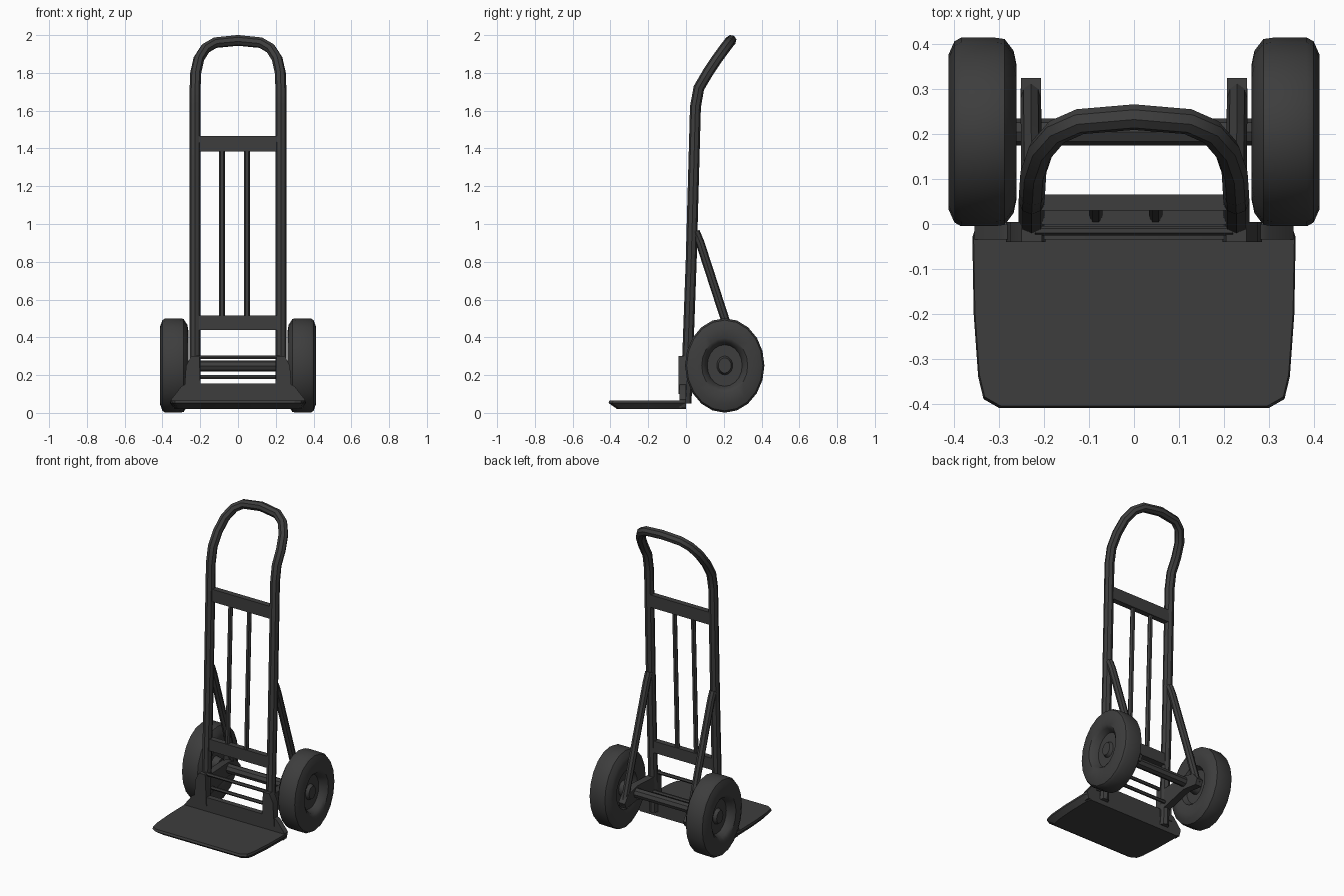
import bpy, bmesh, math
from mathutils import Vector

if "Cube" in bpy.data.objects:
    bpy.data.objects.remove(bpy.data.objects["Cube"])

mat = bpy.data.materials.new("charcoal")
mat.diffuse_color = (0.047, 0.047, 0.047, 1)
mat.use_nodes = True
mat.node_tree.nodes["Principled BSDF"].inputs["Base Color"].default_value = mat.diffuse_color


def finish(obj, angle=35):
    obj.data.materials.clear()
    obj.data.materials.append(mat)
    bpy.ops.object.select_all(action='DESELECT')
    obj.select_set(True)
    bpy.context.view_layer.objects.active = obj
    bpy.ops.object.shade_smooth_by_angle(angle=math.radians(angle))
    return obj


def tube(name, pts, r, res=2):
    cu = bpy.data.curves.new(name, 'CURVE')
    cu.dimensions = '3D'
    cu.bevel_depth = r
    cu.bevel_resolution = res
    cu.use_fill_caps = True
    sp = cu.splines.new('POLY')
    sp.points.add(len(pts) - 1)
    for p, co in zip(sp.points, pts):
        p.co = (*co, 1)
    obj = bpy.data.objects.new(name, cu)
    bpy.context.collection.objects.link(obj)
    bpy.ops.object.select_all(action='DESELECT')
    obj.select_set(True)
    bpy.context.view_layer.objects.active = obj
    bpy.ops.object.convert(target='MESH')
    return finish(bpy.context.view_layer.objects.active)


def loft(name, rings, angle=35, close=False):
    """Bridge equal-length rings of points and cap both ends."""
    bm = bmesh.new()
    vs = [[bm.verts.new(p) for p in ring] for ring in rings]
    n = len(vs[0])
    for a, b in zip(vs, vs[1:]):
        for i in range(n):
            j = (i + 1) % n
            bm.faces.new((a[i], a[j], b[j], b[i]))
    bm.faces.new(vs[0])
    bm.faces.new(vs[-1])
    bmesh.ops.recalc_face_normals(bm, faces=bm.faces[:])
    me = bpy.data.meshes.new(name)
    bm.to_mesh(me)
    bm.free()
    obj = bpy.data.objects.new(name, me)
    bpy.context.collection.objects.link(obj)
    return finish(obj, angle)


def prism_y(name, xz, y0, y1):
    return loft(name, [[(x, y, z) for x, z in xz] for y in (y0, y1)])


def prism_x(name, yz, x0, x1):
    return loft(name, [[(x, y, z) for y, z in yz] for x in (x0, x1)])


def frame_y(z):
    return 0.001 + 0.033 * z


# main frame: one bent tube with the handle leaning back
half = [(0.228, 0.0, 0.05), (0.228, frame_y(0.8), 0.8), (0.228, 0.05, 1.62),
        (0.227, 0.068, 1.72), (0.224, 0.115, 1.80), (0.207, 0.165, 1.875),
        (0.172, 0.205, 1.93), (0.12, 0.228, 1.96), (0.0, 0.238, 1.972)]
tube("frame_tube", half + [(-x, y, z) for x, y, z in half[-2::-1]], 0.029)

# flat cross bars
for name, z0, z1 in (("upper_crossbar", 1.385, 1.465), ("lower_crossbar", 0.44, 0.515)):
    y = frame_y((z0 + z1) / 2)
    prism_y(name, [(-0.21, z0), (0.21, z0), (0.21, z1), (-0.21, z1)], y - 0.018, y + 0.018)

# upright rods between the cross bars
for i, x in enumerate((-0.085, 0.048)):
    tube(f"upright_rod_{i + 1}", [(x, frame_y(0.48), 0.48), (x, frame_y(1.42), 1.42)], 0.015, 1)

# toe plate with cut corners and a bevelled underside
def plate(d, z):
    h = [(0.35, 0.0), (0.36, -0.03), (0.357, -0.2), (0.347, -0.34), (0.335, -0.39), (0.30, -0.41)]
    pts = h + [(-x, y) for x, y in reversed(h)]
    return [(x * (1 - d), y * (1 - 1.6 * d), z) for x, y in pts]

loft("toe_plate", [plate(0.07, 0.02), plate(0, 0.052), plate(0.008, 0.066)], 25)

# raised lip at the rear of the toe plate
prism_y("toe_plate_lip", [(-0.345, 0.025), (0.345, 0.025), (0.355, 0.07), (0.3, 0.14),
                          (0.27, 0.155), (-0.27, 0.155), (-0.3, 0.14), (-0.355, 0.07)], -0.035, 0.0)

# thin rods across the bottom of the frame
tube("front_rod", [(-0.22, -0.015, 0.295), (0.22, -0.015, 0.295)], 0.011, 1)
tube("low_rod", [(-0.22, 0.03, 0.19), (0.22, 0.03, 0.19)], 0.011, 1)

# axle
tube("axle", [(-0.3, 0.205, 0.248), (0.3, 0.205, 0.248)], 0.03)

wheel_profile = [(0.262, 0.03), (0.262, 0.17), (0.305, 0.2), (0.305, 0.43), (0.275, 0.5),
                 (0.262, 0.72), (0.268, 0.86), (0.288, 0.985), (0.31, 1.0), (0.385, 1.0),
                 (0.4, 0.96), (0.413, 0.82), (0.413, 0.58), (0.4, 0.5), (0.365, 0.44),
                 (0.365, 0.2), (0.385, 0.16), (0.385, 0.03)]
SEG = 20
for s, side in ((-1, "left"), (1, "right")):
    # wheel: turned profile with a recessed rim and hub
    rings = [[(s * x, 0.205 + 0.21 * r * math.cos(2 * math.pi * k / SEG),
               0.251 + 0.25 * r * math.sin(2 * math.pi * k / SEG)) for k in range(SEG)]
             for x, r in wheel_profile]
    loft(f"{side}_wheel", rings)
    # diagonal brace
    tube(f"{side}_brace", [(s * 0.228, 0.05, 0.96), (s * 0.228, 0.075, 0.9), (s * 0.229, 0.205, 0.5),
                           (s * 0.23, 0.3, 0.2)], 0.023)
    # axle bracket reaching back from the frame
    prism_x(f"{side}_axle_bracket", [(0.0, 0.15), (0.0, 0.28), (0.2, 0.29), (0.29, 0.265),
                                     (0.325, 0.22), (0.31, 0.185), (0.2, 0.2)], s * 0.207, s * 0.252)
    # ear joining the toe plate to the frame
    prism_y(f"{side}_toe_plate_ear", [(s * 0.197, 0.1), (s * 0.285, 0.1), (s * 0.275, 0.25),
                                      (s * 0.25, 0.3), (s * 0.205, 0.3)], -0.04, 0.005)
